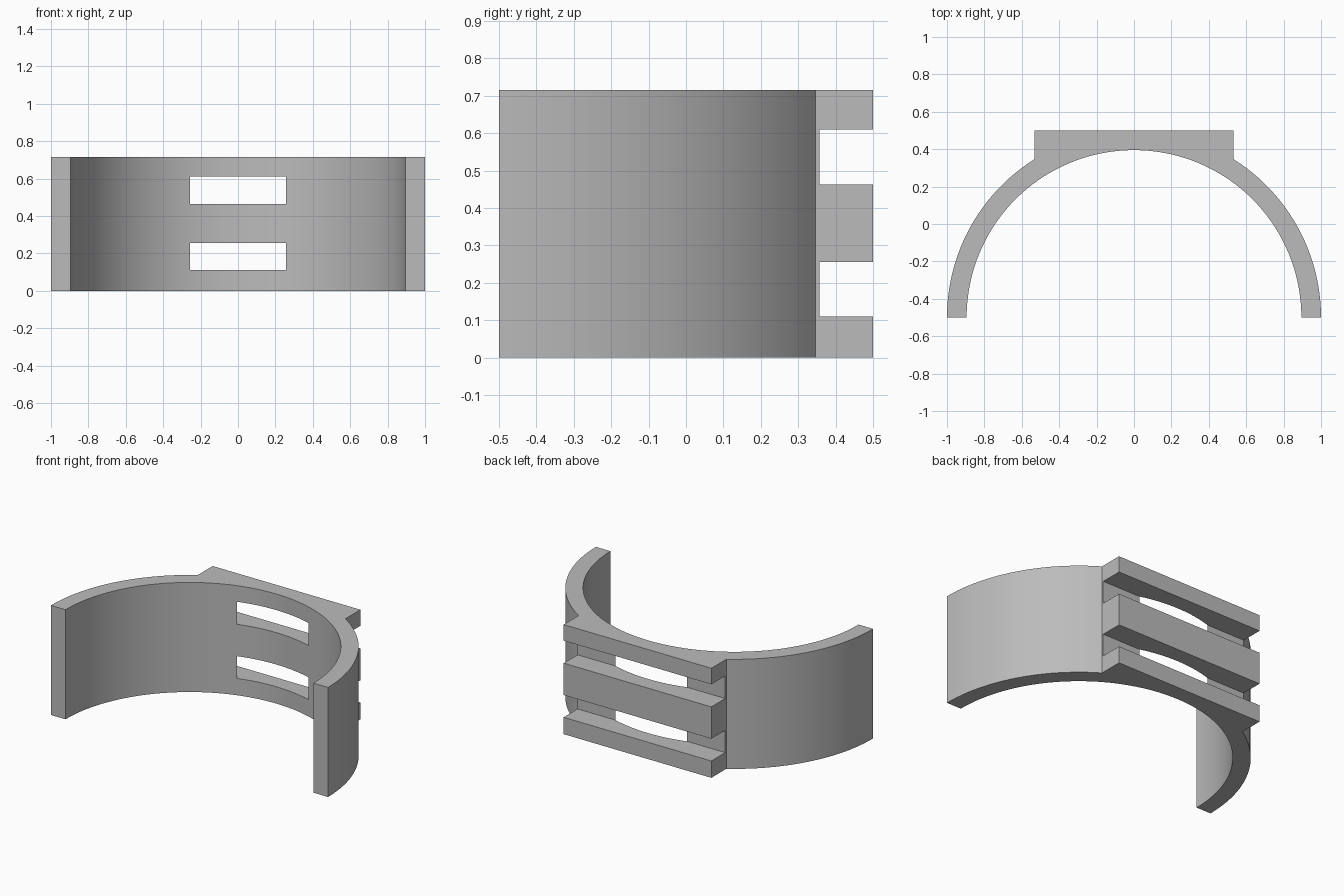
import bpy, bmesh
from math import acos, asin, cos, sin, pi

OUTER, INNER, HEIGHT = 1.0, 0.895, 0.715
CENTRE_Y = -0.5
PAD_HALF, PAD_BACK = 0.533, 0.5
SLOT_FRONT = 0.357

if "Cube" in bpy.data.objects:
    bpy.data.objects.remove(bpy.data.objects["Cube"], do_unlink=True)

grey = bpy.data.materials.new("plain grey")
grey.use_nodes = True
colour = (0.5, 0.5, 0.5, 1)
grey.diffuse_color = colour
grey.node_tree.nodes["Principled BSDF"].inputs["Base Color"].default_value = colour


def arc(radius, start, end, steps):
    angles = [start + (end - start) * i / steps for i in range(steps + 1)]
    return [(radius * cos(a), CENTRE_Y + radius * sin(a)) for a in angles]


def extrude_outline(name, outline, bottom, top):
    bm = bmesh.new()
    face = bm.faces.new([bm.verts.new((x, y, bottom)) for x, y in outline])
    moved = bmesh.ops.extrude_face_region(bm, geom=[face])["geom"]
    verts = [g for g in moved if isinstance(g, bmesh.types.BMVert)]
    bmesh.ops.translate(bm, verts=verts, vec=(0, 0, top - bottom))
    bmesh.ops.recalc_face_normals(bm, faces=bm.faces)
    mesh = bpy.data.meshes.new(name)
    bm.to_mesh(mesh)
    bm.free()
    obj = bpy.data.objects.new(name, mesh)
    obj.data.materials.append(grey)
    bpy.context.collection.objects.link(obj)
    return obj


# Half-ring band with a flat mounting pad at the back, as one outline
join = acos(PAD_HALF / OUTER)
outline = arc(OUTER, 0, join, 24)
outline += [(PAD_HALF, PAD_BACK), (-PAD_HALF, PAD_BACK)]
outline += arc(OUTER, pi - join, pi, 24)
outline += arc(INNER, pi, 0, 72)
band = extrude_outline("half_ring_band", outline, 0, HEIGHT)

# Two strap slots run across the pad and break through the band
bpy.context.view_layer.objects.active = band
band.select_set(True)
for bottom, top in ((0.11, 0.255), (0.463, 0.61)):
    box = [(-1, SLOT_FRONT), (1, SLOT_FRONT), (1, 1), (-1, 1)]
    cutter = extrude_outline("slot_cutter", box, bottom, top)
    cutter.hide_render = True
    cut = band.modifiers.new("strap slot", "BOOLEAN")
    cut.operation, cut.solver, cut.object = "DIFFERENCE", "EXACT", cutter
    bpy.ops.object.modifier_apply(modifier=cut.name)
    bpy.data.objects.remove(cutter, do_unlink=True)

bpy.ops.object.shade_smooth_by_angle(angle=pi / 9)
